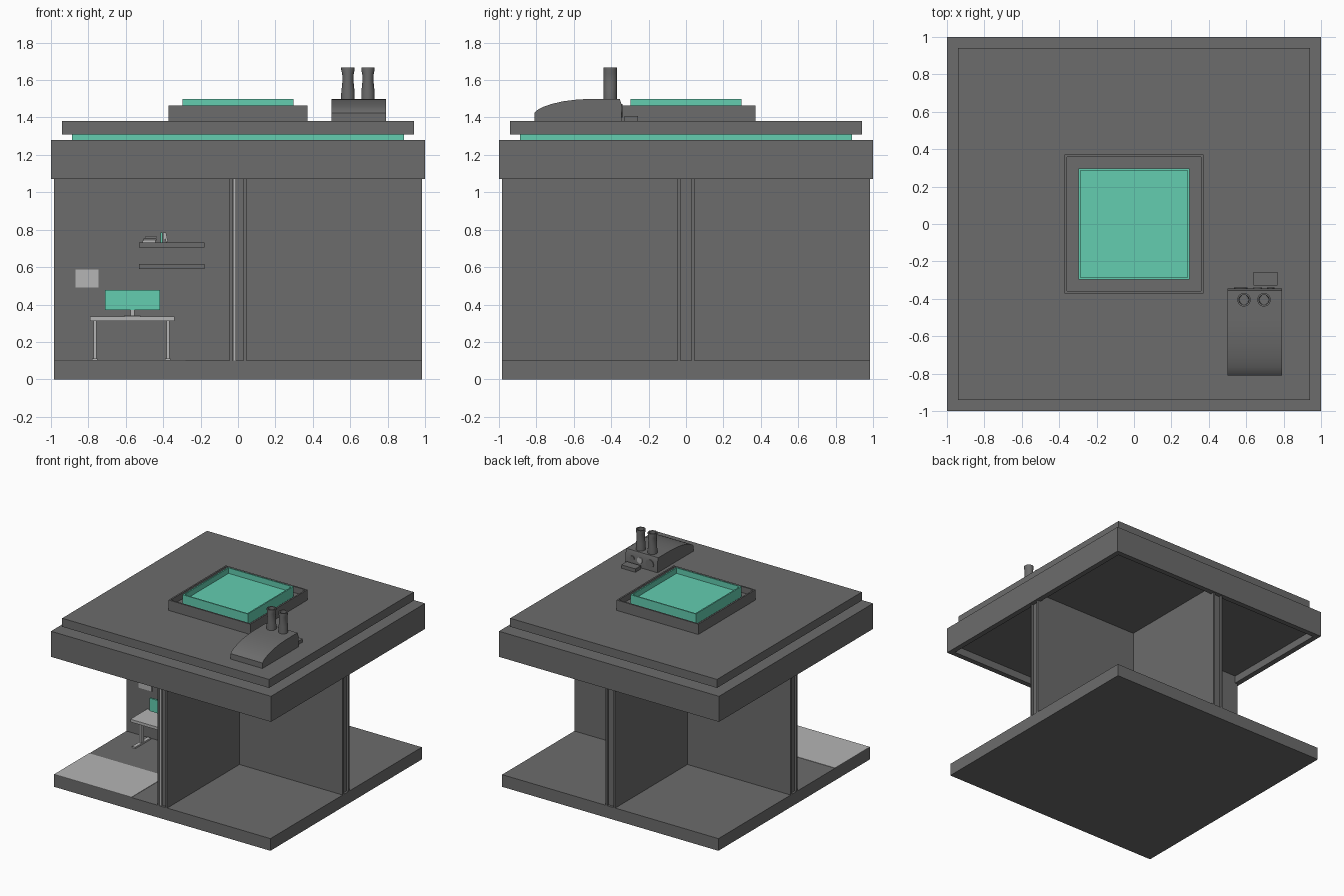
import bpy, bmesh, math
from mathutils import Vector

if "Cube" in bpy.data.objects:
    bpy.data.objects.remove(bpy.data.objects["Cube"])


def material(name, rgb):
    m = bpy.data.materials.new(name)
    m.diffuse_color = (*rgb, 1)
    m.use_nodes = True
    m.node_tree.nodes["Principled BSDF"].inputs["Base Color"].default_value = m.diffuse_color
    return m


DARK = material("dark grey", (0.15, 0.15, 0.15))
LIGHT = material("light grey", (0.46, 0.46, 0.46))
TEAL = material("teal", (0.125, 0.61, 0.435))


def finish(name, bm, mat):
    bmesh.ops.recalc_face_normals(bm, faces=bm.faces)
    me = bpy.data.meshes.new(name)
    bm.to_mesh(me)
    bm.free()
    me.materials.append(mat)
    ob = bpy.data.objects.new(name, me)
    bpy.context.collection.objects.link(ob)
    return ob


def box(name, xs, ys, zs, mat, side=0, rim=0, depth=0):
    """Box from ranges; side=+1/-1 sinks a recess into the top/bottom face."""
    bm = bmesh.new()
    bmesh.ops.create_cube(bm, size=1)
    for v in bm.verts:
        for i, (a, b) in enumerate((xs, ys, zs)):
            v.co[i] = a if v.co[i] < 0 else b
    if side:
        bm.normal_update()
        face = [f for f in bm.faces if f.normal.z * side > 0.9]
        bmesh.ops.inset_individual(bm, faces=face, thickness=rim)
        new = bmesh.ops.extrude_discrete_faces(bm, faces=face)["faces"]
        bmesh.ops.translate(bm, verts=new[0].verts[:], vec=Vector((0, 0, -side * depth)))
    return finish(name, bm, mat)


def square(name, r, zs, mat, **kw):
    return box(name, (-r, r), (-r, r), zs, mat, **kw)


def loft(name, rings, mat, n=24):
    """Closed tube through rings of (centre, radius x, radius y, z)."""
    bm = bmesh.new()
    rows = []
    for (cx, cy), rx, ry, z in rings:
        rows.append([bm.verts.new((cx + rx * math.cos(2 * math.pi * k / n),
                                   cy + ry * math.sin(2 * math.pi * k / n), z)) for k in range(n)])
    for a, b in zip(rows, rows[1:]):
        for k in range(n):
            bm.faces.new((a[k], a[(k + 1) % n], b[(k + 1) % n], b[k]))
    bm.faces.new(rows[0])
    bm.faces.new(rows[-1])
    return finish(name, bm, mat)


def smooth(ob):
    bpy.ops.object.select_all(action='DESELECT')
    ob.select_set(True)
    bpy.context.view_layer.objects.active = ob
    bpy.ops.object.shade_smooth_by_angle(angle=math.radians(35))


# floor slab and pale floor patch
square("floor_slab", 0.983, (0, 0.1), DARK)
box("floor_patch", (-0.983, -0.28), (-0.983, -0.53), (0.1, 0.103), LIGHT)

# crossing double-skinned partition walls with recessed cores
Z = (0.1, 1.14)
for s, tag in ((-1, "a"), (1, "b")):
    skin = tuple(sorted((s * 0.03, s * 0.045)))
    box("wall_x_skin_" + tag, (-0.983, 0.983), skin, Z, DARK)
    box("wall_y_skin_" + tag, skin, (-0.983, 0.983), Z, DARK)
box("wall_x_core", (-0.965, 0.965), (-0.03, 0.03), Z, DARK)
box("wall_y_core", (-0.03, 0.03), (-0.965, 0.965), Z, DARK)
box("front_light_strip", (-0.027, -0.01), (-0.978, -0.96), (0.1, 1.07), LIGHT)

# roof layers
square("roof_frame", 1.0, (1.07, 1.28), DARK, side=-1, rim=0.06, depth=0.06)
square("roof_glow_band", 0.887, (1.28, 1.31), TEAL)
square("roof_top", 0.94, (1.31, 1.38), DARK)
square("skylight_frame", 0.372, (1.38, 1.465), DARK, side=1, rim=0.018, depth=0.05)
square("skylight_tray", 0.297, (1.41, 1.5), TEAL, side=1, rim=0.015, depth=0.045)

# roof vent unit: side profile extruded along x
profile = [(-0.345, 1.38), (-0.81, 1.38), (-0.81, 1.425), (-0.795, 1.44), (-0.765, 1.456),
           (-0.72, 1.472), (-0.66, 1.486), (-0.59, 1.495), (-0.51, 1.5), (-0.355, 1.5), (-0.345, 1.47)]
bm = bmesh.new()
f = bm.faces.new([bm.verts.new((0.5, y, z)) for y, z in profile])
ext = bmesh.ops.extrude_face_region(bm, geom=[f])["geom"]
bmesh.ops.translate(bm, vec=(0.29, 0, 0), verts=[v for v in ext if isinstance(v, bmesh.types.BMVert)])
smooth(finish("vent_unit", bm, DARK))

# hollow pinched chimneys
for i, cx in enumerate((0.588, 0.695)):
    c = (cx, -0.405)
    shape = [(0.036, 1.49), (0.036, 1.53), (0.033, 1.56), (0.029, 1.6),
             (0.031, 1.635), (0.036, 1.655), (0.036, 1.667)]
    rings = [(c, rx, 0.036, z) for rx, z in shape]
    rings += [(c, 0.027, 0.027, 1.667), (c, 0.024, 0.027, 1.6)]
    smooth(loft(f"chimney_{i + 1}", rings, DARK))

# knobs on the back of the vent unit, and step box behind it
for i, (x, r, z, mat) in enumerate(((0.57, 0.036, 1.435, DARK), (0.66, 0.024, 1.44, LIGHT),
                                    (0.73, 0.02, 1.44, DARK))):
    knob = loft(f"knob_{i + 1}", [((0, 0), r, r, 0), ((0, 0), r, r, 0.008)], mat, 20)
    knob.rotation_euler.x = -math.pi / 2
    knob.location = (x, -0.347, z)
    smooth(knob)
box("step_box", (0.64, 0.768), (-0.328, -0.257), (1.38, 1.408), DARK)

# desk
box("desk_top", (-0.79, -0.34), (-0.27, -0.05), (0.312, 0.335), LIGHT)
for i, x in enumerate((-0.765, -0.375)):
    box(f"desk_leg_{i + 1}", (x - 0.008, x + 0.008), (-0.18, -0.14), (0.11, 0.312), LIGHT)
    box(f"desk_foot_{i + 1}", (x - 0.015, x + 0.015), (-0.26, -0.06), (0.1, 0.112), LIGHT)

# monitor
box("monitor_screen", (-0.71, -0.418), (-0.135, -0.12), (0.372, 0.478), TEAL)
box("monitor_back", (-0.705, -0.423), (-0.12, -0.11), (0.377, 0.473), DARK)
box("monitor_stand", (-0.576, -0.554), (-0.13, -0.11), (0.335, 0.4), LIGHT)
box("monitor_foot", (-0.61, -0.52), (-0.15, -0.09), (0.335, 0.341), LIGHT)

# wall picture and shelves
box("wall_picture", (-0.868, -0.747), (-0.053, -0.045), (0.49, 0.587), LIGHT)
for i, z in enumerate((0.59, 0.704)):
    box(f"shelf_{i + 1}", (-0.53, -0.18), (-0.16, -0.045), (z, z + 0.027), DARK)

# shelf books: a flat pile and leaning uprights
for i in range(3):
    box(f"flat_book_{i + 1}", (-0.51 + 0.006 * i, -0.44 + 0.003 * i), (-0.13, -0.07),
        (0.731 + 0.012 * i, 0.741 + 0.012 * i), (LIGHT, DARK, LIGHT)[i])
for i, (x, mat, lean) in enumerate(((-0.415, TEAL, 0), (-0.4, LIGHT, 0), (-0.385, LIGHT, -0.2))):
    b = box(f"upright_book_{i + 1}", (0, 0.011), (-0.13, -0.07), (0, 0.052), mat)
    b.location = (x, 0, 0.732)
    b.rotation_euler.y = lean
